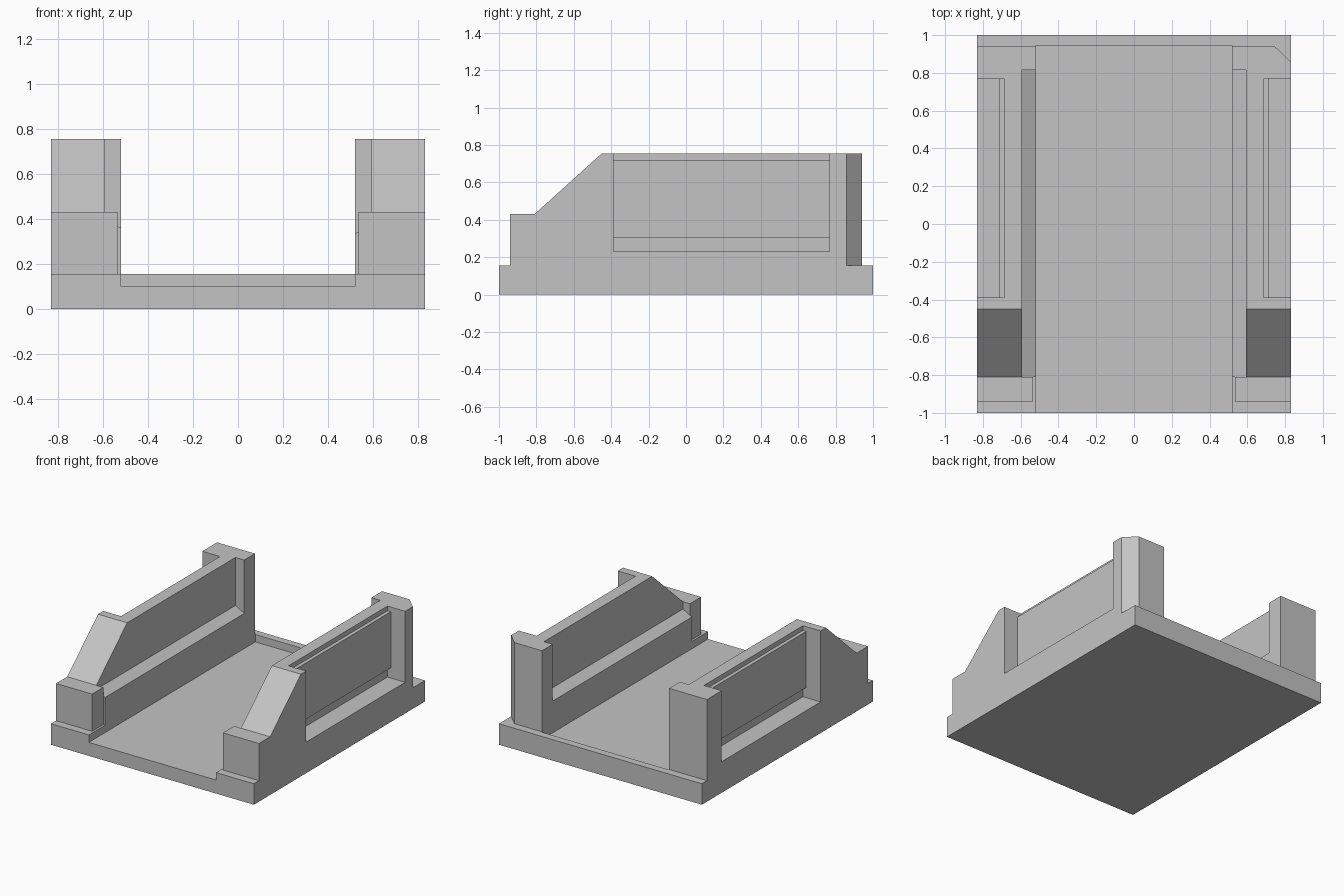
import bpy, bmesh
from mathutils import Vector

cube = bpy.data.objects.get("Cube")
if cube:
    bpy.data.objects.remove(cube, do_unlink=True)

GREY = (0.55, 0.55, 0.55, 1)
mat = bpy.data.materials.new("plain_grey")
mat.use_nodes = True
mat.diffuse_color = GREY
mat.node_tree.nodes["Principled BSDF"].inputs["Base Color"].default_value = GREY


def prism(name, profile, axis, start, end):
    """Extrude a 2D profile (remaining axes in x, y, z order) along one axis."""
    bm = bmesh.new()
    verts = []
    for p in profile:
        co = list(p)
        co.insert(axis, start)
        verts.append(bm.verts.new(co))
    face = bm.faces.new(verts)
    ext = bmesh.ops.extrude_face_region(bm, geom=[face])
    move = Vector((0, 0, 0))
    move[axis] = end - start
    bmesh.ops.translate(bm, vec=move, verts=[g for g in ext["geom"] if isinstance(g, bmesh.types.BMVert)])
    bmesh.ops.recalc_face_normals(bm, faces=bm.faces)
    mesh = bpy.data.meshes.new(name)
    bm.to_mesh(mesh)
    bm.free()
    mesh.materials.append(mat)
    ob = bpy.data.objects.new(name, mesh)
    bpy.context.collection.objects.link(ob)
    return ob


def box(name, x, y, z):
    return prism(name, [(x[0], y[0]), (x[1], y[0]), (x[1], y[1]), (x[0], y[1])], 2, *z)


def cut(target, cutter):
    """Subtract the cutter from the target and discard it."""
    cutter.hide_render = True
    mod = target.modifiers.new("cut", 'BOOLEAN')
    mod.operation, mod.solver, mod.object = 'DIFFERENCE', 'EXACT', cutter
    bpy.context.view_layer.objects.active = target
    bpy.ops.object.modifier_apply(modifier=mod.name)
    bpy.data.objects.remove(cutter, do_unlink=True)


HALF, INNER, BASE, TOP = 0.83, 0.52, 0.155, 0.755

# Base slab with a channel open at the front
base = box("base", (-HALF, HALF), (-1, 1), (0, BASE))
cut(base, box("channel_cutter", (-INNER, INNER), (-1.2, 0.945), (0.1, 0.4)))

for side, s, ledge in (("left", 1, 0.335), ("right", -1, 0.36)):
    # Side wall with a low front post and a ramp
    wall = prism(side + "_wall", [(-0.94, BASE), (-0.94, 0.43), (-0.81, 0.43),
                                  (-0.45, TOP), (0.94, TOP), (0.94, BASE)], 0, s * INNER, s * HALF)
    # Inner recess above a sloping ledge
    cut(wall, prism("inner_cutter", [(s * 0.4, ledge - 0.07), (s * INNER, ledge), (s * 0.592, ledge + 0.04),
                                     (s * 0.592, 1), (s * 0.4, 1)], 1, -0.81, 0.815))
    # Front post is slightly narrower
    cut(wall, box("post_cutter", (s * 0.4, s * 0.535), (-1.2, -0.81), (0, 1)))
    # Outer recess, open at the top
    cut(wall, box("outer_cutter", (s * 0.685, s), (-0.388, 0.768), (0.23, 1)))
    # Only the left rear post has a bevelled corner
    if s > 0:
        cut(wall, prism("corner_cutter", [(0.645, 1.04), (0.93, 0.758), (1, 1.1)], 2, 0, 1))
    # Raised panel inside the outer recess
    box(side + "_panel", (s * 0.685, s * 0.712), (-0.388, 0.768), (0.305, 0.72))
